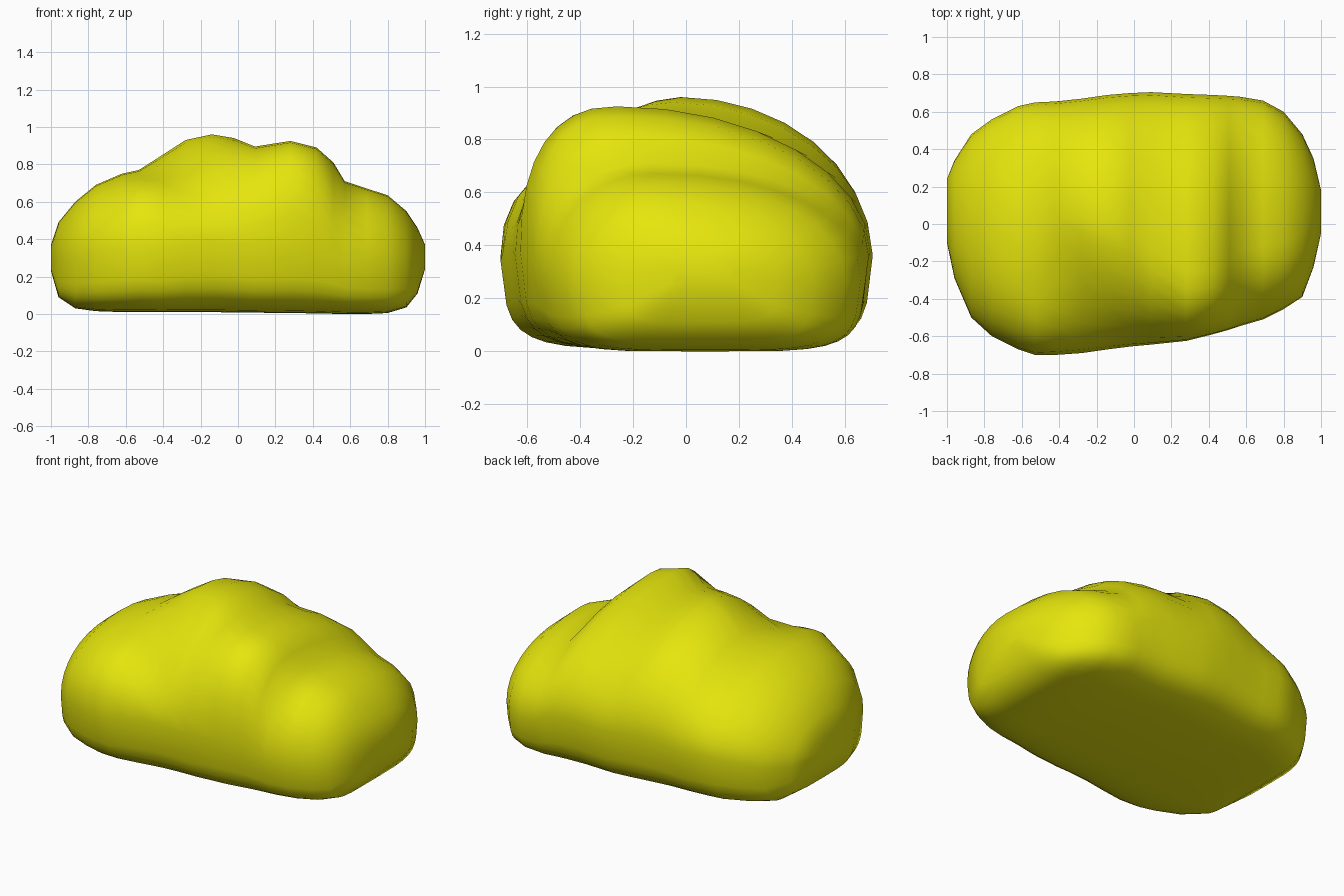
import bpy, bmesh, math

# Stations along x: x, front y, back y, crest y, bottom z, top z, front fullness
STATIONS = [
    (-1.00, -0.10, 0.24, 0.05, 0.23, 0.37, 2.2),
    (-0.96, -0.29, 0.34, 0.00, 0.09, 0.49, 2.2),
    (-0.87, -0.50, 0.48, -0.04, 0.03, 0.60, 2.2),
    (-0.76, -0.60, 0.56, -0.06, 0.015, 0.69, 2.3),
    (-0.62, -0.67, 0.63, -0.06, 0.01, 0.75, 2.25),
    (-0.53, -0.70, 0.65, -0.02, 0.01, 0.77, 2.1),
    (-0.42, -0.70, 0.655, 0.05, 0.01, 0.84, 1.7),
    (-0.28, -0.69, 0.67, 0.03, 0.01, 0.93, 1.5),
    (-0.14, -0.67, 0.69, -0.02, 0.01, 0.96, 1.65),
    (-0.02, -0.655, 0.70, -0.05, 0.008, 0.94, 1.85),
    (0.09, -0.645, 0.705, -0.12, 0.007, 0.895, 2.15),
    (0.28, -0.625, 0.695, -0.26, 0.005, 0.925, 2.45),
    (0.42, -0.59, 0.69, -0.25, 0.003, 0.89, 2.45),
    (0.51, -0.565, 0.685, -0.20, 0.001, 0.81, 2.3),
    (0.57, -0.545, 0.68, -0.14, 0.0, 0.71, 2.2),
    (0.69, -0.51, 0.66, -0.12, 0.0, 0.67, 2.2),
    (0.80, -0.455, 0.60, -0.10, 0.005, 0.635, 2.2),
    (0.90, -0.39, 0.48, -0.05, 0.035, 0.55, 2.2),
    (0.96, -0.23, 0.35, 0.02, 0.11, 0.46, 2.2),
    (1.00, -0.05, 0.18, 0.06, 0.24, 0.37, 2.2),
]
SIDES = 32


def front_shelf(x, y, yf, zm):
    """Height of the lower left lobe that swells out in front of the crest."""
    if not -0.6 < x < 0.0:
        return 0
    top = 0.73 - 1.0 * max(0, x + 0.45) ** 1.7
    d = abs(y + 0.3) / (-0.3 - yf)
    return zm + (top - zm) * max(0, 1 - d ** 2.3) ** (1 / 2.3)


def section(bm, x, yf, yb, crest, zb, zt, nf):
    """Rounded slice: domed on top, nearly flat underneath."""
    zm = zb + (zt - zb) * (0.46 if x < -0.5 else 0.40)
    nb = 2.2 if x > 0.53 else 1.98
    ring = []
    for i in range(SIDES):
        a = 2 * math.pi * i / SIDES
        c, s = math.cos(a), math.sin(a)
        upper = s >= -1e-6
        if upper:
            mid, n, h = crest, (nb if c > 0 else nf), zt - zm
        else:
            mid, n, h = (yf + yb) / 2, 4.8, zm - zb
        reach = (yb - mid) if c > 0 else (mid - yf)
        y = mid + math.copysign(abs(c) ** (2 / n), c) * reach
        z = zm + math.copysign(abs(s) ** (2 / n), s) * h
        if upper and c < 0:
            z = max(z, front_shelf(x, y, yf, zm))
        if not upper:
            # underside tapers slightly inwards
            y -= (y - mid) * 0.05 * (zm - z) / h
        ring.append(bm.verts.new((x, y, z)))
    return ring


# Lumpy boulder body lofted through the slices
bm = bmesh.new()
rings = [section(bm, *st) for st in STATIONS]
for r0, r1 in zip(rings, rings[1:]):
    for i in range(SIDES):
        j = (i + 1) % SIDES
        bm.faces.new((r0[i], r0[j], r1[j], r1[i]))

# Close both ends
for ring in (rings[0], rings[-1]):
    bm.faces.new(ring)
bmesh.ops.recalc_face_normals(bm, faces=bm.faces)
for f in bm.faces:
    f.smooth = True

mesh = bpy.data.meshes.new("boulder")
bm.to_mesh(mesh)
bm.free()
boulder = bpy.data.objects.new("boulder", mesh)
bpy.context.collection.objects.link(boulder)

# Single flat colour
yellow = bpy.data.materials.new("bright yellow")
yellow.diffuse_color = (0.79, 0.79, 0.004, 1)
mesh.materials.append(yellow)
